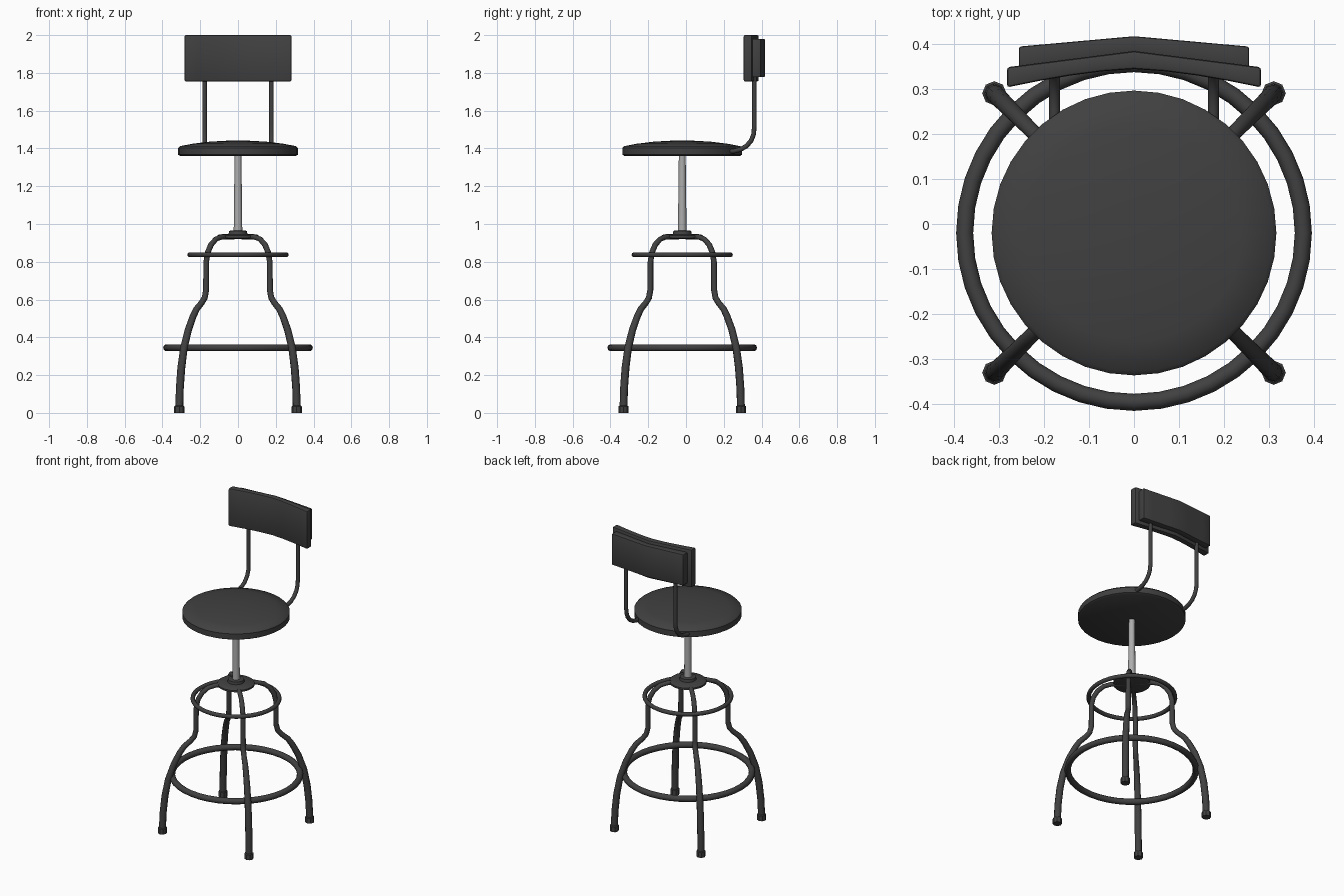
import bpy, bmesh, math
from mathutils import Vector

if "Cube" in bpy.data.objects:
    bpy.data.objects.remove(bpy.data.objects["Cube"])

CY = -0.02  # y of the stool axis


def material(name, v):
    m = bpy.data.materials.new(name)
    m.diffuse_color = (v, v, v, 1)
    m.use_nodes = True
    m.node_tree.nodes["Principled BSDF"].inputs["Base Color"].default_value = m.diffuse_color
    return m


DARK = material("dark grey metal", 0.052)
STEEL = material("light steel", 0.42)


def finish(name, bm, mat, angle=40):
    bmesh.ops.recalc_face_normals(bm, faces=bm.faces)
    me = bpy.data.meshes.new(name)
    bm.to_mesh(me)
    bm.free()
    me.materials.append(mat)
    ob = bpy.data.objects.new(name, me)
    bpy.context.collection.objects.link(ob)
    bpy.ops.object.select_all(action='DESELECT')
    ob.select_set(True)
    bpy.context.view_layer.objects.active = ob
    bpy.ops.object.shade_smooth_by_angle(angle=math.radians(angle))
    return ob


def skin(bm, rings, closed=False):
    """Join rings of vertices with quads; cap the ends unless closed."""
    n = len(rings[0])
    pairs = list(zip(rings, rings[1:])) + ([(rings[-1], rings[0])] if closed else [])
    for a, b in pairs:
        for i in range(n):
            j = (i + 1) % n
            bm.faces.new((a[i], a[j], b[j], b[i]))
    if not closed:
        bm.faces.new(rings[0])
        bm.faces.new(rings[-1])


def lathe(name, profile, mat, seg=32, centre=(0, CY)):
    bm = bmesh.new()
    rings = [[bm.verts.new((centre[0] + r * math.cos(math.tau * i / seg),
                            centre[1] + r * math.sin(math.tau * i / seg), z))
              for i in range(seg)] for r, z in profile]
    skin(bm, rings)
    return finish(name, bm, mat)


def tube(name, path, radii, normal, mat, sides=10, closed=False):
    """Sweep a circle along a planar path; normal is the plane's normal."""
    bm = bmesh.new()
    pts, nrm, rings = [Vector(p) for p in path], Vector(normal).normalized(), []
    n = len(pts)
    for k, p in enumerate(pts):
        a = pts[k - 1] if closed or k else p
        b = pts[(k + 1) % n] if closed or k < n - 1 else p
        side = (b - a).normalized().cross(nrm)
        rings.append([bm.verts.new(p + radii[k] * (
            math.cos(math.tau * i / sides) * side + math.sin(math.tau * i / sides) * nrm))
            for i in range(sides)])
    skin(bm, rings, closed)
    return finish(name, bm, mat, 60)


def ring(name, major, minor, z):
    path = [(major * math.cos(math.tau * i / 40), CY + major * math.sin(math.tau * i / 40), z)
            for i in range(40)]
    tube(name, path, [minor] * 40, (0, 0, 1), DARK, closed=True)


def back_panel(name, half, z0, z1, front, back, bevel):
    """Bent panel; front and back give y at a fraction of the half width."""
    bm = bmesh.new()
    fr = [-1, -0.75, -0.5, -0.25, 0, 0.25, 0.5, 0.75, 1]
    rings = [[bm.verts.new(c) for c in (
        (t * half, front(abs(t)), z0), (t * half, back(abs(t)), z0),
        (t * half, back(abs(t)), z1), (t * half, front(abs(t)), z1))] for t in fr]
    skin(bm, rings)
    bmesh.ops.recalc_face_normals(bm, faces=bm.faces)
    edges = [e for e in bm.edges if e.calc_face_angle(0) > 1]
    bmesh.ops.bevel(bm, geom=edges, offset=bevel, segments=2, profile=0.5, affect='EDGES')
    finish(name, bm, DARK, 35)


# Seat: flat underside, straight rim, softly domed top
lathe("seat", [(0.305, 1.36), (0.317, 1.367), (0.317, 1.402), (0.308, 1.412),
               (0.24, 1.425), (0.15, 1.436), (0.06, 1.441)], DARK, 36)

# Centre post and hub
lathe("centre_post", [(0.023, 0.94), (0.018, 1.37)], STEEL, 12)
lathe("hub", [(0.09, 0.92), (0.11, 0.927), (0.11, 0.938), (0.1, 0.945),
              (0.05, 0.948), (0.047, 0.964), (0.02, 0.966)], DARK, 24)

# Legs run along the diagonals: (x, z, tube radius)
LEG = [(0.311, 0.02, 0.021), (0.308, 0.13, 0.021), (0.3, 0.24, 0.021), (0.286, 0.345, 0.02),
       (0.263, 0.44, 0.019), (0.238, 0.51, 0.018), (0.219, 0.55, 0.017), (0.192, 0.583, 0.016),
       (0.176, 0.61, 0.016), (0.169, 0.65, 0.016), (0.168, 0.8, 0.015), (0.16, 0.85, 0.015),
       (0.143, 0.89, 0.015), (0.117, 0.92, 0.014), (0.085, 0.932, 0.014), (0.02, 0.932, 0.014)]
for sy, yn in ((-1, "front"), (1, "back")):
    for sx, xn in ((-1, "left"), (1, "right")):
        tube(f"{yn}_{xn}_leg", [(sx * x, CY + sy * x, z) for x, z, r in LEG],
             [p[2] for p in LEG], (sx, -sy, 0), DARK)
        lathe(f"{yn}_{xn}_foot", [(0.027, 0), (0.027, 0.034), (0.022, 0.038)], DARK, 8,
              (sx * 0.311, CY + sy * 0.311))

# Brace ring and foot ring
ring("upper_brace_ring", 0.255, 0.013, 0.837)
ring("foot_ring", 0.377, 0.019, 0.345)

# Back supports: (y, z)
ROD = [(0.2, 1.384), (0.255, 1.386), (0.29, 1.395), (0.322, 1.414), (0.346, 1.443),
       (0.358, 1.475), (0.362, 1.52), (0.362, 1.9)]
for sx, xn in ((-1, "left"), (1, "right")):
    tube(f"{xn}_back_support", [(sx * 0.177, y, z) for y, z in ROD],
         [0.0125] * len(ROD), (1, 0, 0), DARK)

# Backrest: front cushion and slightly smaller back plate
back_panel("backrest_cushion", 0.283, 1.755, 2.0,
           lambda t: 0.345 - 0.041 * t ** 1.5, lambda t: 0.385 - 0.036 * t, 0.007)
back_panel("backrest_plate", 0.256, 1.778, 1.98,
           lambda t: 0.38 - 0.034 * t, lambda t: 0.418 - 0.023 * t, 0.005)
